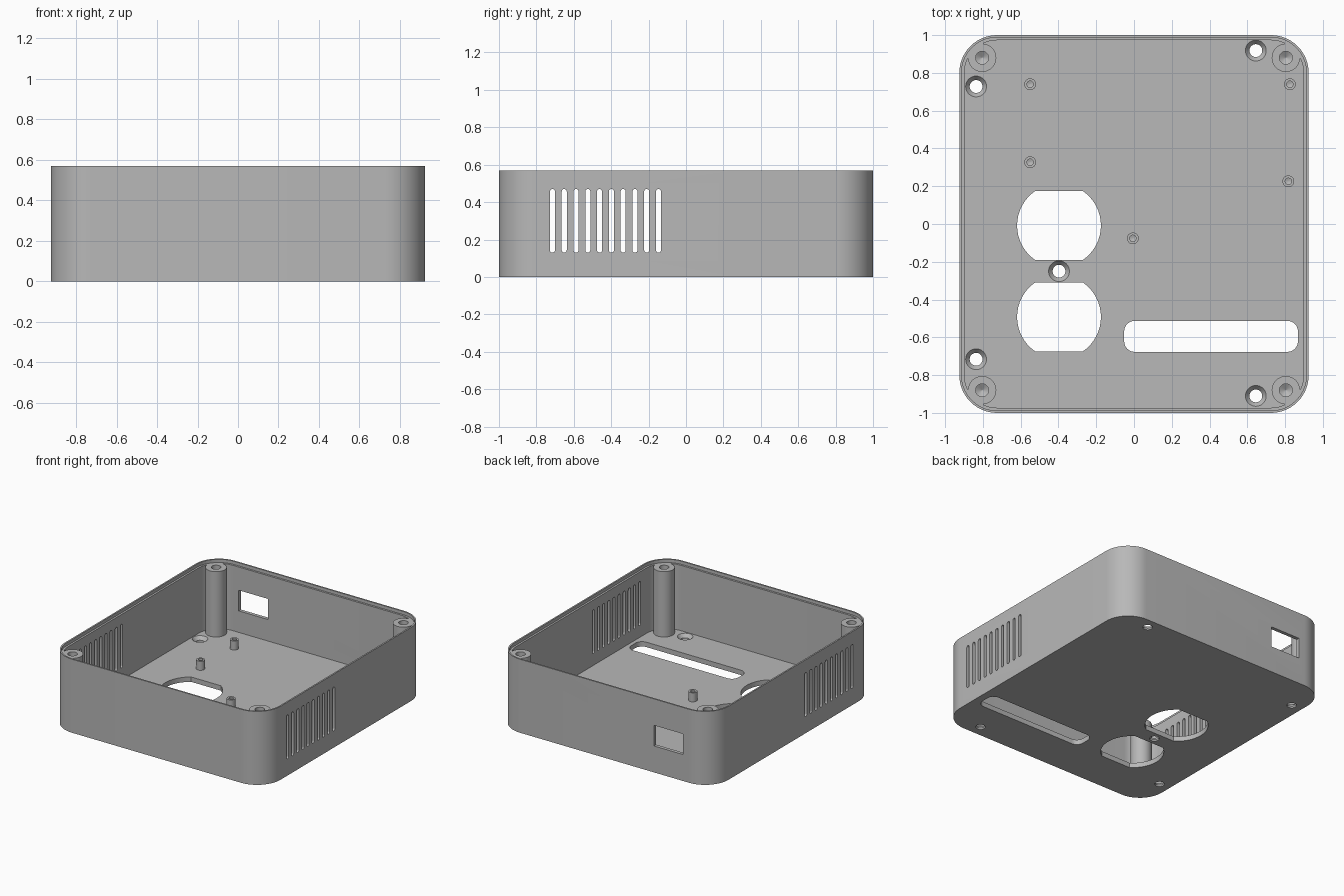
import bpy
import bmesh
from math import sin, cos, pi, asin

old = bpy.data.objects.get("Cube")
if old:
    bpy.data.objects.remove(old, do_unlink=True)

GREY = (0.48, 0.48, 0.48, 1.0)
grey = bpy.data.materials.new("plain grey plastic")
grey.use_nodes = True
grey.diffuse_color = GREY
grey.node_tree.nodes["Principled BSDF"].inputs["Base Color"].default_value = GREY

HALF_X, HALF_Y, HEIGHT, CORNER = 0.925, 1.0, 0.57, 0.2
FLOOR, WALL, LIP, LEDGE = 0.038, 0.027, 0.012, 0.545


def arc(cx, cy, r, start, end, steps):
    return [(cx + r * cos(start + (end - start) * i / steps),
             cy + r * sin(start + (end - start) * i / steps)) for i in range(steps + 1)]


def circle(cx, cy, r, n=32):
    return arc(cx, cy, r, 0, 2 * pi, n)[:-1]


def rounded_rect(cx, cy, hx, hy, r, steps=6):
    pts = []
    for k, (sx, sy) in enumerate([(1, 1), (-1, 1), (-1, -1), (1, -1)]):
        pts += arc(cx + sx * (hx - r), cy + sy * (hy - r), r, k * pi / 2, (k + 1) * pi / 2, steps)
    return pts


def rect(x0, x1, y0, y1):
    return [(x0, y0), (x1, y0), (x1, y1), (x0, y1)]


def loft(bm, rings, along_x=False):
    """Skin matching outlines at given heights and cap both ends."""
    loops = []
    for outline, w in rings:
        loops.append([bm.verts.new((w, u, v) if along_x else (u, v, w)) for u, v in outline])
    n = len(loops[0])
    for a, b in zip(loops, loops[1:]):
        for i in range(n):
            j = (i + 1) % n
            bm.faces.new((a[i], a[j], b[j], b[i]))
    bm.faces.new(loops[0][::-1])
    bm.faces.new(loops[-1])


def make_object(name, bm):
    mesh = bpy.data.meshes.new(name)
    bm.to_mesh(mesh)
    bm.free()
    mesh.materials.append(grey)
    obj = bpy.data.objects.new(name, mesh)
    bpy.context.collection.objects.link(obj)
    return obj


def smooth(obj):
    bpy.ops.object.select_all(action='DESELECT')
    obj.select_set(True)
    bpy.context.view_layer.objects.active = obj
    bpy.ops.object.shade_smooth_by_angle(angle=pi / 6)


def hollow_post(name, x, y, r, hole, top, hole_bottom, tip):
    bm = bmesh.new()
    loft(bm, [(circle(x, y, r), FLOOR / 2), (circle(x, y, r), top),
              (circle(x, y, hole), top), (circle(x, y, hole), hole_bottom),
              (circle(x, y, hole * 0.05), hole_bottom - tip)])
    smooth(make_object(name, bm))


# Open tray with a stepped rim
def shell_ring(inset):
    return rounded_rect(0, 0, HALF_X - inset, HALF_Y - inset, CORNER - inset, 14)


bm = bmesh.new()
loft(bm, [(shell_ring(0), 0), (shell_ring(0), HEIGHT), (shell_ring(LIP), HEIGHT),
          (shell_ring(LIP), LEDGE), (shell_ring(WALL), LEDGE), (shell_ring(WALL), FLOOR)])
case = make_object("case_shell", bm)

# Openings cut from the shell
cut = bmesh.new()
for i in range(10):  # vent slots through both side walls
    slot = rounded_rect(-0.714 + 0.063 * i, 0.3, 0.0135, 0.17, 0.0133, 5)
    loft(cut, [(slot, -1.1), (slot, 1.1)], along_x=True)

for cy in (-0.008, -0.492):  # flat-sided round outlet holes
    r, a = 0.222, asin(0.182 / 0.222)
    hole = arc(-0.397, cy, r, -a, a, 16) + arc(-0.397, cy, r, pi - a, pi + a, 16)
    loft(cut, [(hole, -0.1), (hole, 0.08)])

switch = rounded_rect(0.408, -0.595, 0.46, 0.082, 0.055)
loft(cut, [(switch, -0.1), (switch, 0.08)])

window = rect(-0.675, -0.425, 0.9, 1.1)
loft(cut, [(window, 0.205), (window, 0.365)])

for x, y in [(-0.836, 0.728), (-0.836, -0.716), (0.645, 0.918), (0.645, -0.91), (-0.397, -0.25)]:
    loft(cut, [(circle(x, y, 0.034), -0.1), (circle(x, y, 0.034), 0.012),
               (circle(x, y, 0.056), FLOOR + 0.001)])  # countersunk screw holes

cutter = make_object("opening_cutter", cut)
cutter.hide_render = True
mod = case.modifiers.new("openings", 'BOOLEAN')
mod.operation = 'DIFFERENCE'
mod.solver = 'EXACT'
mod.object = cutter
bpy.context.view_layer.update()
result = bpy.data.meshes.new_from_object(case.evaluated_get(bpy.context.evaluated_depsgraph_get()))
case.modifiers.clear()
case.data = result
bpy.data.objects.remove(cutter, do_unlink=True)
smooth(case)

# Tall corner bosses for the lid screws
for sx, side in ((1, "left"), (-1, "right")):
    for sy, end in ((1, "back"), (-1, "front")):
        hollow_post(f"{end}_{side}_boss", sx * 0.804, sy * 0.88, 0.075, 0.034, LEDGE, 0.3, 0.02)

# Small board standoffs on the floor
for i, (x, y) in enumerate([(-0.55, 0.74), (0.825, 0.74), (-0.55, 0.327), (0.817, 0.226), (-0.006, -0.076)]):
    hollow_post(f"board_standoff_{i + 1}", x, y, 0.031, 0.017, 0.108, 0.045, 0.005)
